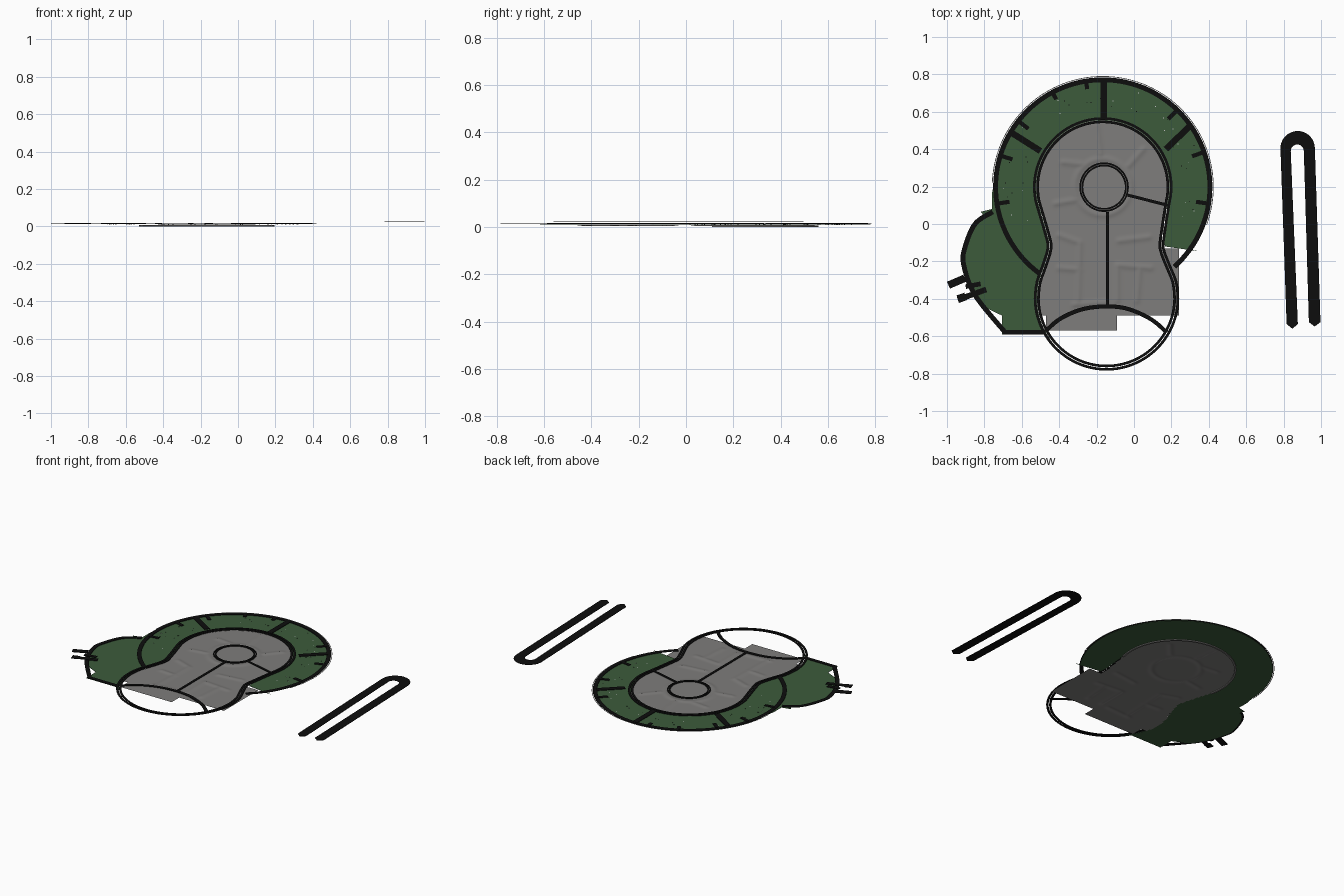
import bpy, bmesh, math, random
from mathutils import Vector
from mathutils.geometry import intersect_point_line

if "Cube" in bpy.data.objects:
    bpy.data.objects.remove(bpy.data.objects["Cube"])

random.seed(4)


def material(name, rgb):
    m = bpy.data.materials.new(name)
    m.diffuse_color = (*rgb, 1)
    m.use_nodes = True
    m.node_tree.nodes["Principled BSDF"].inputs["Base Color"].default_value = m.diffuse_color
    return m


BLACK = material("black edging", (0.004, 0.004, 0.004))
GREEN = material("lawn green", (0.045, 0.105, 0.044))
GREY = material("paving grey", (0.21, 0.205, 0.2))
PALE = material("pale grey", (0.55, 0.55, 0.55))


def finish(name, bm, mat):
    me = bpy.data.meshes.new(name)
    bm.to_mesh(me)
    bm.free()
    me.materials.append(mat)
    ob = bpy.data.objects.new(name, me)
    bpy.context.collection.objects.link(ob)
    return ob


def arc(cx, cy, r, a0, a1, n=48):
    return [(cx + r * math.cos(math.radians(a0 + (a1 - a0) * i / n)),
             cy + r * math.sin(math.radians(a0 + (a1 - a0) * i / n))) for i in range(n + 1)]


def smooth(pts, closed=False, n=4):
    """Catmull-Rom curve through the points."""
    p = [Vector(q) for q in pts]
    k = len(p)
    out = []
    for i in range(k if closed else k - 1):
        a, b, c, d = [p[j % k] if closed else p[min(max(j, 0), k - 1)] for j in range(i - 1, i + 3)]
        for s in range(n):
            t = s / n
            out.append(tuple(0.5 * (2 * b + (c - a) * t + (2 * a - 5 * b + 4 * c - d) * t * t
                                    + (3 * b - a - 3 * c + d) * t ** 3)))
    return out if closed else out + [tuple(p[-1])]


def solid(bm, pts, z, t):
    """Extrude a flat outline upwards by t."""
    f = bm.faces.new([bm.verts.new((x, y, z)) for x, y in pts])
    r = bmesh.ops.extrude_face_region(bm, geom=[f], use_keep_orig=True)
    bmesh.ops.translate(bm, vec=(0, 0, t), verts=[v for v in r["geom"] if isinstance(v, bmesh.types.BMVert)])


def plate(name, outlines, z, t, mat):
    bm = bmesh.new()
    for o in outlines:
        solid(bm, o, z, t)
    bmesh.ops.triangulate(bm, faces=[f for f in bm.faces if len(f.verts) > 4])
    bmesh.ops.recalc_face_normals(bm, faces=bm.faces)
    return finish(name, bm, mat)


def strip(name, pts, w, z, mat, closed=False, off=0.0, t=0.003):
    """Flat band of width w that follows a path."""
    bm = bmesh.new()
    p = [Vector(q) for q in pts]
    k = len(p)
    rows = []
    for i in range(k):
        a = p[i - 1] if closed else p[max(i - 1, 0)]
        b = p[(i + 1) % k] if closed else p[min(i + 1, k - 1)]
        d = (b - a).normalized()
        nrm = Vector((-d.y, d.x))
        l, r = p[i] + nrm * (off + w / 2), p[i] + nrm * (off - w / 2)
        rows.append([bm.verts.new((q.x, q.y, h)) for q, h in ((l, z), (r, z), (r, z + t), (l, z + t))])
    for i in range(k if closed else k - 1):
        a, b = rows[i], rows[(i + 1) % k]
        for j in range(4):
            bm.faces.new((a[j], a[(j + 1) % 4], b[(j + 1) % 4], b[j]))
    if not closed:
        bm.faces.new(rows[0])
        bm.faces.new(rows[-1])
    bmesh.ops.recalc_face_normals(bm, faces=bm.faces)
    return finish(name, bm, mat)


# Key shapes of the plan
CX, CY = -0.167, 0.198
upper = arc(CX, CY, 0.357, -14, 194, 40)
left = [(-0.463, -0.06), (-0.452, -0.13), (-0.48, -0.225), (-0.51, -0.31), (-0.52, -0.40)]
right = [(0.226, -0.40), (0.216, -0.31), (0.182, -0.225), (0.148, -0.13), (0.155, -0.045)]
lower = arc(-0.147, -0.395, 0.373, 190, 350, 36)
outline = smooth(upper + left + lower + right, True, 3)

# Lawn: wide ring with the side lobe
lobe = smooth([(-0.755, 0.065), (-0.85, 0.0), (-0.905, -0.13), (-0.91, -0.22), (-0.85, -0.38), (-0.69, -0.578)], n=8)
inner = smooth([(0.16, -0.045)] + upper + left + lower[:7], n=2)
lawn = (arc(CX, CY, 0.582, -35, 178, 80) + [(-0.76, 0.16), (-0.76, 0.08), (-0.82, 0.065)]
        + [p for p in lobe[4:] if p[1] > -0.42] + [(-0.81, -0.44), (-0.705, -0.49), (-0.705, -0.592), (-0.48, -0.592)]
        + inner[::-1] + [(0.165, -0.12), (0.34, -0.145)])
plate("lawn", [lawn], 0.009, 0.002, GREEN)

# Paving: a sheet with low soft ridges between the slabs
ridges = [((-0.2, 0.53), (-0.18, 0.37)), ((-0.38, 0.33), (-0.28, 0.32)), ((-0.03, 0.31), (0.05, 0.40)),
          ((-0.42, 0.11), (-0.3, 0.13)), ((-0.29, -0.1), (-0.3, -0.43)), ((-0.08, -0.09), (0.08, -0.07)),
          ((-0.09, -0.22), (0.09, -0.235)), ((-0.09, -0.22), (-0.09, -0.41)), ((0.03, -0.24), (0.015, -0.41)),
          ((-0.4, -0.235), (-0.29, -0.245)), ((-0.4, -0.06), (-0.29, -0.1)), ((-0.32, -0.43), (-0.15, -0.42))]


def height(x, y):
    p = Vector((x, y, 0))
    d = abs(math.hypot(x - CX, y - CY) - 0.15)
    for a, b in ridges:
        a, b = Vector((*a, 0)), Vector((*b, 0))
        q, f = intersect_point_line(p, a, b)
        q = a if f < 0 else b if f > 1 else q
        d = min(d, (p - q).length)
    return 0.005 + 0.0055 * max(0, 1 - d / 0.026) ** 1.5


def inside(x, y):
    hit = False
    for i in range(len(outline)):
        (x0, y0), (x1, y1) = outline[i - 1], outline[i]
        if (y0 > y) != (y1 > y) and x < x0 + (y - y0) * (x1 - x0) / (y1 - y0):
            hit = not hit
    return hit


def paved(x, y):
    if 0.15 < x < 0.24 and -0.49 < y < -0.125:
        return True
    if -0.47 < x < -0.09 and -0.57 < y < -0.48:
        return True
    return y > -0.49 and inside(x, y)


bm = bmesh.new()
S = 0.01
grid = {}


def corner(i, j):
    if (i, j) not in grid:
        x, y = -0.55 + i * S, -0.57 + j * S
        grid[i, j] = bm.verts.new((x, y, height(x, y)))
    return grid[i, j]


for i in range(80):
    for j in range(115):
        if paved(-0.55 + (i + .5) * S, -0.57 + (j + .5) * S):
            f = bm.faces.new((corner(i, j), corner(i + 1, j), corner(i + 1, j + 1), corner(i, j + 1)))
            f.smooth = True
finish("paving", bm, GREY)

# Thin hem below the paving, resting on the ground
strip("paving_rim", upper, 0.012, 0.0, GREY, t=0.006)

# Double edging round the paving, and the front arc
for k, o in enumerate((-0.009, 0.009)):
    strip(f"paving_edging_{k}", outline, 0.014, 0.012, BLACK, True, o)
    strip(f"centre_circle_{k}", arc(-0.16, 0.197, 0.122, 0, 360, 48)[:-1], 0.009, 0.013, BLACK, True, o * 0.65)
step = smooth([(-0.475, -0.575), (-0.40, -0.51), (-0.30, -0.463), (-0.2, -0.443), (-0.09, -0.443), (0.0, -0.465), (0.10, -0.515), (0.175, -0.58)])
strip("front_arc", step, 0.022, 0.013, BLACK)
strip("centre_line", [(-0.142, 0.065), (-0.142, -0.43)], 0.016, 0.014, BLACK)
strip("side_line", [(-0.035, 0.155), (0.18, 0.1)], 0.016, 0.014, BLACK)

# Lawn edging
strip("outer_edging", arc(CX, CY, 0.573, -48, 234, 90), 0.026, 0.012, BLACK)
strip("outer_hairline", arc(CX, CY, 0.591, -20, 178, 80), 0.004, 0.012, PALE, t=0.001)
strip("lobe_edging", lobe, 0.026, 0.012, BLACK)
strip("lobe_base_edging", [(-0.7, -0.58), (-0.48, -0.58)], 0.024, 0.012, BLACK)

# Radial dividers and short ticks
for k, (a, b) in enumerate([((-0.162, 0.56), (-0.162, 0.77)), ((0.17, 0.40), (0.295, 0.52)), ((-0.5, 0.39), (-0.65, 0.485))]):
    strip(f"divider_{k}", [a, b], 0.034, 0.014, BLACK)
for k, a in enumerate((46, 19, -9, 99, 118, 142, 163, 189)):
    c, s = math.cos(math.radians(a)), math.sin(math.radians(a))
    r = 0.53 if 95 < a < 125 else 0.505
    strip(f"tick_{k}", [(CX + r * c, CY + r * s), (CX + 0.57 * c, CY + 0.57 * s)], 0.022, 0.014, BLACK)

# Stakes at the left lobe
for k, (a, b, w) in enumerate([((-0.992, -0.327), (-0.905, -0.29), 0.04), ((-0.942, -0.405), (-0.79, -0.35), 0.03),
                               ((-0.942, -0.402), (-0.9, -0.387), 0.042), ((-0.9, -0.335), (-0.82, -0.32), 0.025)]):
    strip(f"stake_{k}", [a, b], w, 0.014, BLACK)

# Tiny flecks on the lawn
flecks = []
for _ in range(45):
    a, r = math.radians(random.uniform(-25, 205)), random.uniform(0.42, 0.54)
    x, y = CX + r * math.cos(a), CY + r * math.sin(a)
    flecks.append([(x, y), (x + .005, y), (x + .005, y + .005), (x, y + .005)])
plate("lawn_flecks", flecks[:25], 0.011, 0.001, BLACK)
plate("pale_lawn_flecks", flecks[25:], 0.011, 0.001, PALE)

# Separate long hairpin on the right
pin = ([(0.816, -0.535), (0.784, 0.405)][:1] + arc(0.875, 0.405, 0.092, 180, 0, 20)
       + [(0.997, -0.525), (0.966, -0.548), (0.935, -0.525)] + arc(0.873, 0.39, 0.035, 0, 180, 14)
       + [(0.876, -0.535), (0.847, -0.56)])
plate("hairpin", [pin], 0.023, 0.002, BLACK)
